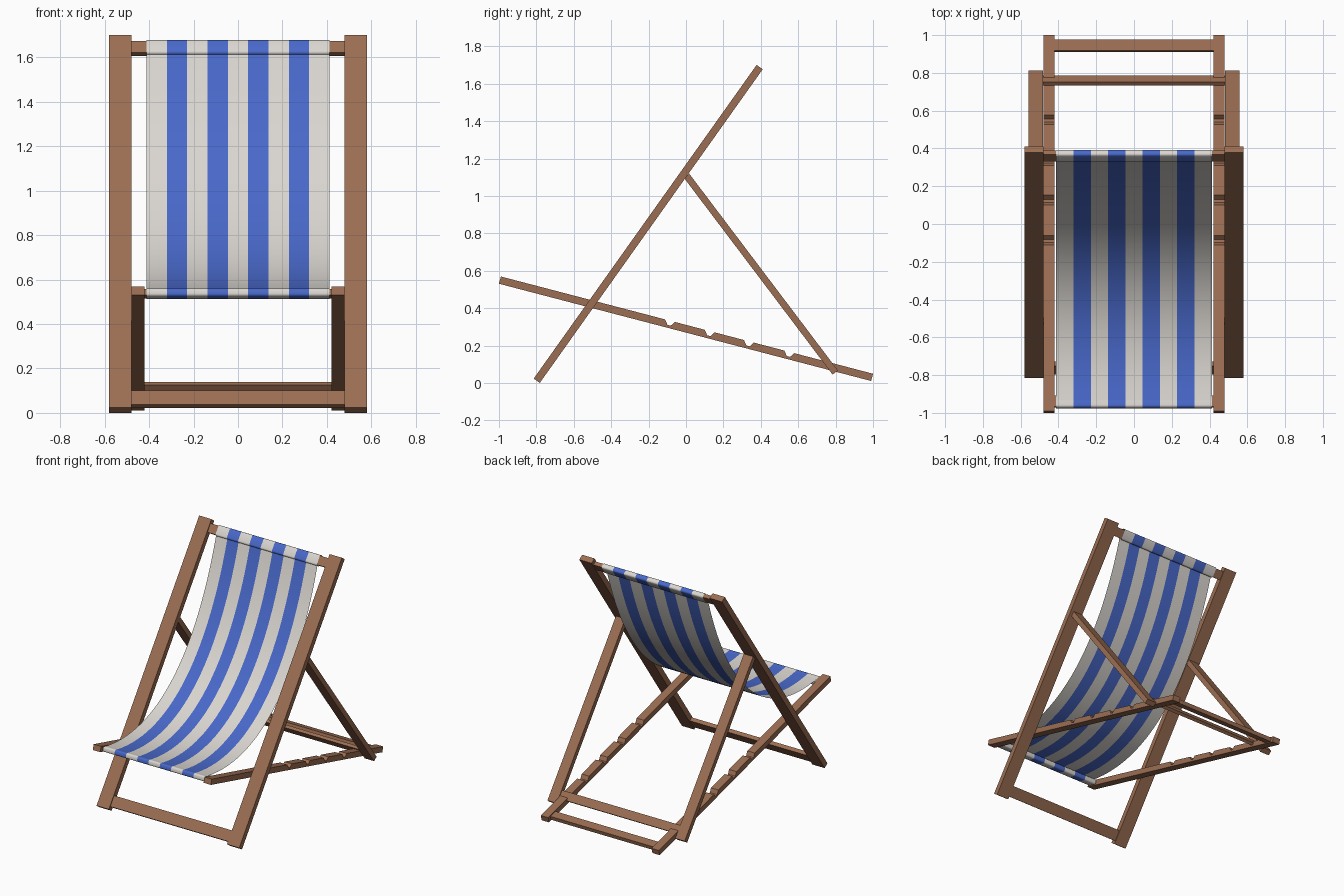
import bpy, bmesh, math
from mathutils import Vector

if "Cube" in bpy.data.objects:
    bpy.data.objects.remove(bpy.data.objects["Cube"])


def material(name, rgb):
    m = bpy.data.materials.new(name)
    m.diffuse_color = (*rgb, 1)
    m.use_nodes = True
    m.node_tree.nodes["Principled BSDF"].inputs["Base Color"].default_value = m.diffuse_color
    return m


WOOD = material("brown wood", (0.33, 0.155, 0.085))
CREAM = material("off white canvas", (0.70, 0.67, 0.63))
BLUE = material("blue canvas", (0.066, 0.14, 0.59))


def finish(name, bm, mats):
    me = bpy.data.meshes.new(name)
    bm.to_mesh(me)
    bm.free()
    for m in mats:
        me.materials.append(m)
    ob = bpy.data.objects.new(name, me)
    bpy.context.collection.objects.link(ob)
    return ob


def extrude_x(name, profile, x0, x1):
    """Wooden part: a (y, z) outline extruded from x0 to x1."""
    bm = bmesh.new()
    face = bm.faces.new([bm.verts.new((x0, p[0], p[1])) for p in profile])
    out = bmesh.ops.extrude_face_region(bm, geom=[face])
    moved = [g for g in out["geom"] if isinstance(g, bmesh.types.BMVert)]
    bmesh.ops.translate(bm, verts=moved, vec=(x1 - x0, 0, 0))
    bmesh.ops.recalc_face_normals(bm, faces=bm.faces)
    return finish(name, bm, [WOOD])


def axes(a, b):
    d = (Vector(b) - Vector(a)).normalized()
    return d, Vector((-d.y, d.x))


def plank(a, b, thick, notches=()):
    """Outline of a plank from a to b, with optional notches in its upper edge."""
    a, b = Vector(a), Vector(b)
    d, n = axes(a, b)
    h = thick / 2
    pts = [b - n * h, a - n * h, a + n * h]
    for y in notches:
        s = (y - a.x) / d.x
        for ds, dn in ((-.028, 0), (-.008, .025), (.010, .025), (.026, 0)):
            pts.append(a + d * (s + ds) + n * (h - dn))
    return pts + [b + n * h]


def bar(name, c, d, width, thick, half):
    c = Vector(c)
    extrude_x(name, plank(c - d * width / 2, c + d * width / 2, thick), -half, half)


# Side lines of the three frames, as (y, z)
BACK = ((-.798, .012), (.394, 1.689))
SEAT = ((-.995, .550), (.995, .030))
PROP = ((.003, 1.108), (.798, .056))
back_d, back_n = axes(*BACK)
seat_d, seat_n = axes(*SEAT)
prop_d, prop_n = axes(*PROP)

# Side members, mirrored left and right
for side, s in (("left", -1), ("right", 1)):
    extrude_x(side + "_back_post", plank(*BACK, .04), s * .48, s * .58)
    extrude_x(side + "_seat_rail", plank(*SEAT, .04, (-.09, .122, .332, .548)), s * .42, s * .48)
    extrude_x(side + "_prop_leg", plank(*PROP, .036), s * .482, s * .558)

# Cross bars
TOP_C, FRONT_C = Vector((.360, 1.640)), Vector((-.940, .536))
bar("back_top_bar", TOP_C, back_d, .064, .028, .485)
bar("back_bottom_bar", (-.763, .061), back_d, .078, .028, .485)
bar("seat_front_bar", FRONT_C, seat_d, .060, .028, .425)
bar("seat_rear_bar", (.943, .0436), seat_d, .060, .028, .425)
bar("prop_bar", (.760, .109), prop_d, .060, .022, .485)


def sleeve(c, d, n, half_w, half_t):
    """Rounded loop of cloth around a bar."""
    r = .012
    pts = []
    for i, (sx, sy) in enumerate(((1, 1), (-1, 1), (-1, -1), (1, -1))):
        for k in range(4):
            a = math.radians(90 * i + 30 * k)
            pts.append(c + d * (sx * (half_w - r) + r * math.cos(a))
                       + n * (sy * (half_t - r) + r * math.sin(a)))
    return pts + pts[:1]


def bezier(p, t):
    u = 1 - t
    return p[0] * u**3 + p[1] * 3 * u * u * t + p[2] * 3 * u * t * t + p[3] * t**3


# Striped canvas: a sagging sheet plus a sleeve round each bar
ctrl = [TOP_C + back_n * .019, Vector((.13, .91)), Vector((-.30, .45)), FRONT_C + seat_n * .019]
paths = [[bezier(ctrl, i / 32) for i in range(33)],
         sleeve(TOP_C, back_d, back_n, .038, .019),
         sleeve(FRONT_C, seat_d, seat_n, .035, .019)]
STRIPES, HALF = 9, .412
bm = bmesh.new()
for path in paths:
    rows = [[bm.verts.new((-HALF + 2 * HALF * j / STRIPES, p.x, p.y))
             for j in range(STRIPES + 1)] for p in path]
    for r0, r1 in zip(rows, rows[1:]):
        for j in range(STRIPES):
            f = bm.faces.new((r0[j], r1[j], r1[j + 1], r0[j + 1]))
            f.material_index = j % 2
            f.smooth = True
bmesh.ops.remove_doubles(bm, verts=bm.verts, dist=1e-5)
finish("canvas_sling", bm, [CREAM, BLUE])
